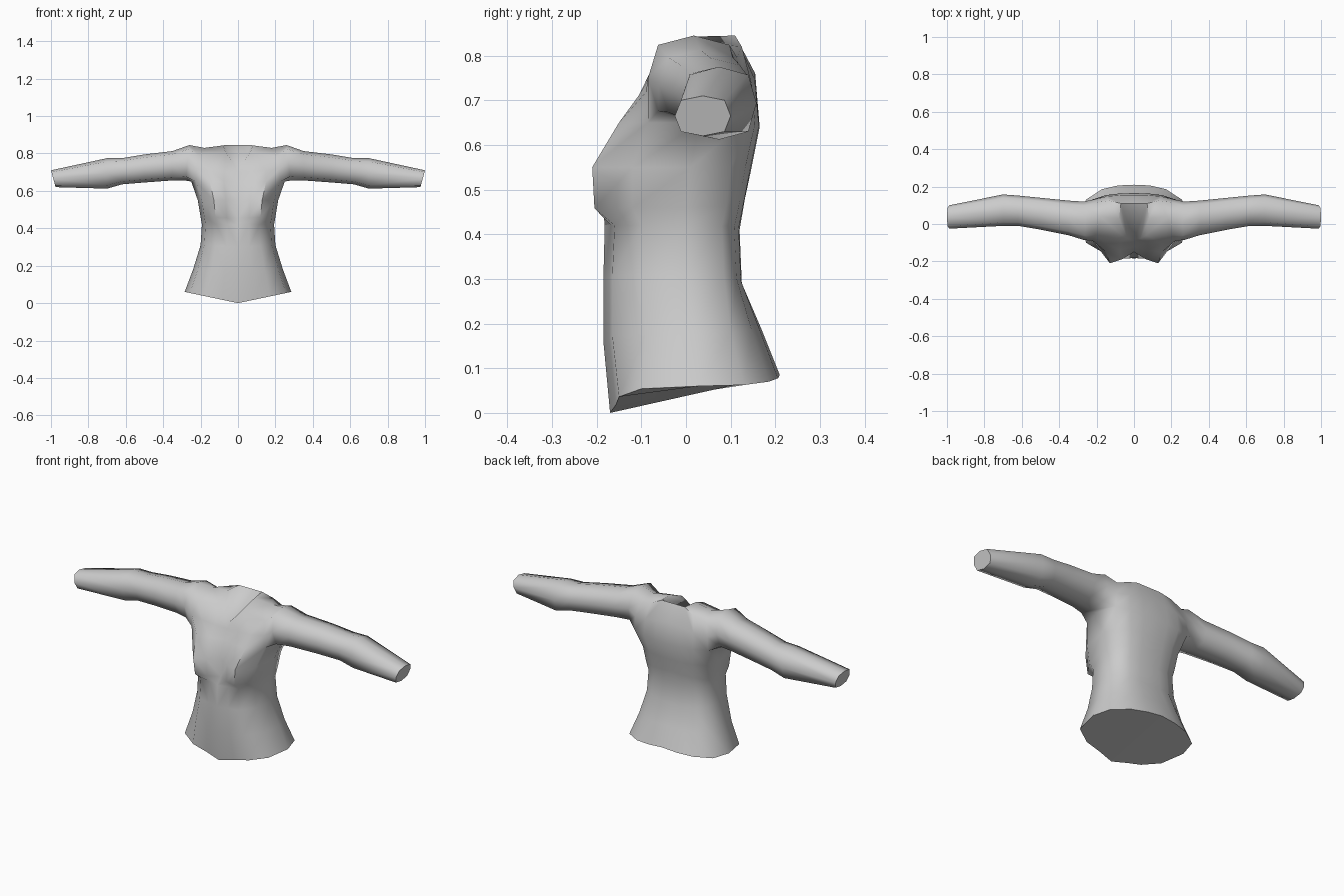
import bpy, bmesh, math
from mathutils import Vector

if "Cube" in bpy.data.objects:
    bpy.data.objects.remove(bpy.data.objects["Cube"])

bm = bmesh.new()


def vert(x, y, z):
    return bm.verts.new((x, y, z))


def mix(a, b, t):
    return a + (b - a) * t


# Half-rings of the torso, centre front (0) round the side (4) to centre back (8):
# z front, z side, z back, half width, y centre front, y bust, y front corner,
# y side, y back corner, y centre back
RINGS = [
    (.00, .06, .085, .285, -.17, -.15, -.10, .03, .13, .21),
    (.16, .18, .19, .24, -.185, -.165, -.09, .02, .10, .168),
    (.30, .31, .29, .20, -.185, -.165, -.10, .00, .085, .125),
    (.42, .42, .41, .193, -.182, -.16, -.10, .00, .08, .12),
    (.455, .46, .48, .20, -.15, -.205, -.12, .00, .09, .132),
    (.55, .55, .55, .215, -.15, -.21, -.12, .01, .10, .147),
    (.65, .65, .64, .25, -.12, -.15, -.085, .03, .13, .165),
    (.70, .72, .76, .245, -.095, -.105, -.09, .03, .13, .155),
]
COLS = (0, .3, .6, .9, 1, .9, .6, .3, 0)


def half_ring(zf, zs, zb, w, y0, y2, y3, ys, y5, yb):
    ys_ = (y0, mix(y0, y2, .65), y2, y3, ys, y5, mix(y5, yb, .7), mix(y5, yb, .95), yb)
    return [vert(c * w, y, mix(zf if i < 4 else zb, zs, c))
            for i, (c, y) in enumerate(zip(COLS, ys_))]


rows = [half_ring(*r) for r in RINGS]
ARMPIT = 6
for a, b in zip(rows[:ARMPIT], rows[1:ARMPIT + 1]):
    for i in range(8):
        bm.faces.new((a[i], a[i + 1], b[i + 1], b[i]))

# Chest and upper back, leaving the armhole open
bm.verts.remove(rows[7][4])
front = [vert(0, -.085, .73), vert(.035, -.078, .765),
         vert(.065, -.06, .805), vert(.205, -.06, .785)]
back = [vert(.205, .115, .795), vert(.13, .125, .82),
        vert(.07, .11, .845), vert(0, .11, .845)]
top = front + [None] + back
for a, b in ((rows[6], rows[7]), (rows[7], top)):
    for i in (0, 1, 2, 5, 6, 7):
        bm.faces.new((a[i], a[i + 1], b[i + 1], b[i]))

# Shoulder top and neck opening cover
neck, shoulder = vert(.08, .03, .843), vert(.18, .04, .83)
bm.faces.new((front[2], front[3], shoulder, neck))
bm.faces.new((neck, shoulder, back[1], back[2]))
bm.faces.new((shoulder, back[0], back[1]))
bm.faces.new((front[0], front[1], back[2], back[3]))
bm.faces.new((front[1], front[2], neck, back[2]))

# Underside of the hem
bm.faces.new(rows[0])

# Sleeve rings: x bottom, x top, z bottom, z top, y front, y back
SLEEVE = [
    (.28, .26, .655, .845, -.085, .12),
    (.35, .35, .656, .813, -.06, .125),
    (.50, .50, .645, .795, -.03, .14),
    (.62, .62, .635, .775, -.01, .152),
    (.70, .70, .612, .775, -.01, .158),
    (.975, 1.0, .62, .71, -.025, .10),
]
K = .78
OCTAGON = ((0, -1), (-K, -K), (-1, 0), (-K, K), (0, 1), (K, K), (1, 0), (K, -K))
prev = [rows[6][4], rows[6][3], rows[7][3], front[3], shoulder,
        back[0], rows[7][5], rows[6][5]]
for xb, xt, z0, z1, y0, y1 in SLEEVE:
    ring = [vert(mix(xb, xt, (v + 1) / 2), mix(y0, y1, (u + 1) / 2),
                 mix(z0, z1, (v + 1) / 2)) for u, v in OCTAGON]
    for i in range(8):
        j = (i + 1) % 8
        bm.faces.new((prev[i], prev[j], ring[j], ring[i]))
    prev = ring
bm.faces.new(prev)  # cuff end

# Mirror to the other side
bmesh.ops.mirror(bm, geom=bm.verts[:] + bm.edges[:] + bm.faces[:],
                 axis='X', merge_dist=.0005)
bmesh.ops.remove_doubles(bm, verts=bm.verts[:], dist=.0005)
bmesh.ops.recalc_face_normals(bm, faces=bm.faces[:])

mesh = bpy.data.meshes.new("shirt")
bm.to_mesh(mesh)
bm.free()
shirt = bpy.data.objects.new("shirt", mesh)
bpy.context.collection.objects.link(shirt)
grey = bpy.data.materials.new("light grey cloth")
grey.diffuse_color = (.6, .6, .6, 1)
grey.use_nodes = True
grey.node_tree.nodes["Principled BSDF"].inputs["Base Color"].default_value = grey.diffuse_color
mesh.materials.append(grey)

bpy.context.view_layer.objects.active = shirt
shirt.select_set(True)
bpy.ops.object.shade_smooth_by_angle(angle=math.radians(60))
